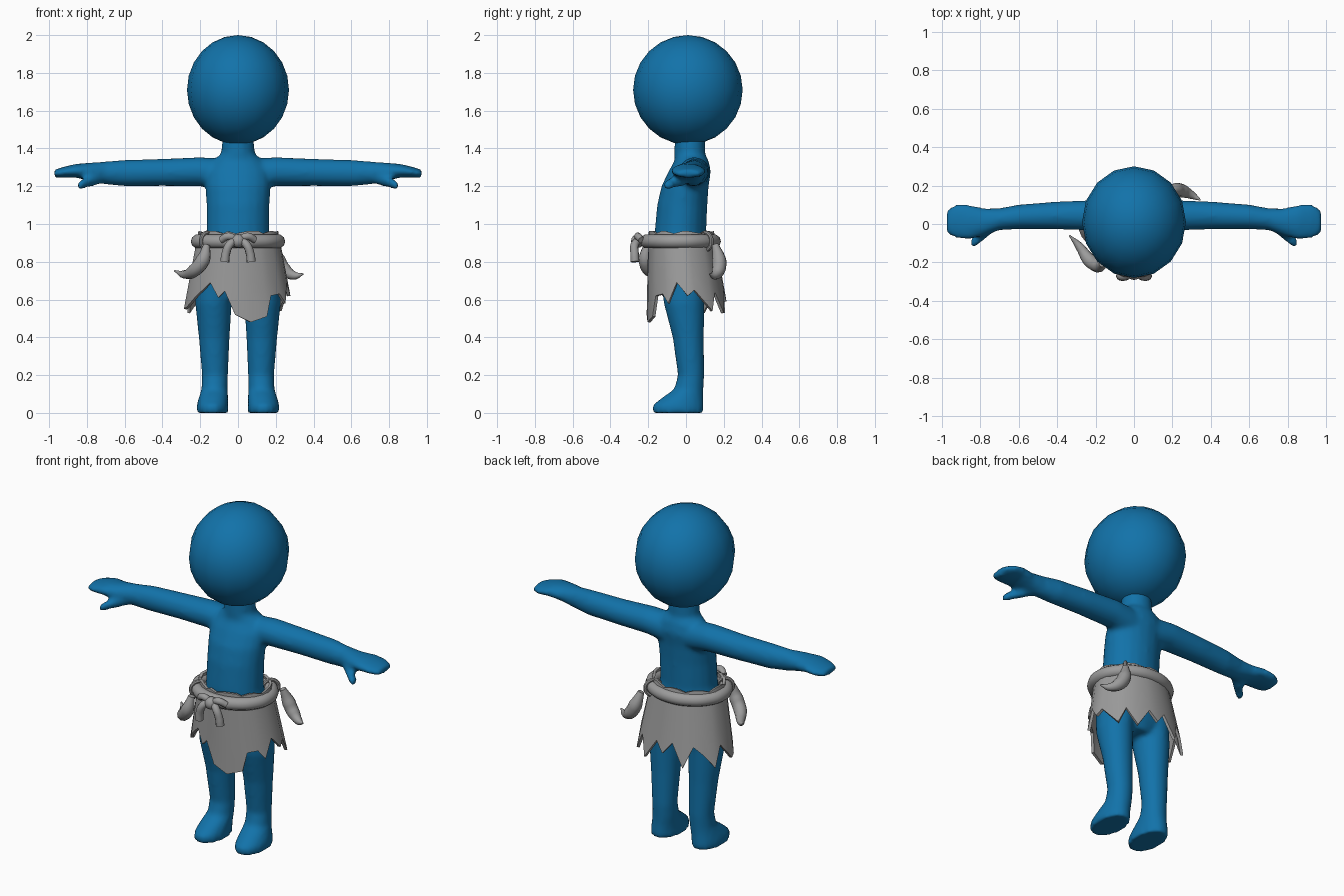
import bpy, bmesh, math
from mathutils import Vector

cube = bpy.data.objects.get("Cube")
if cube:
    bpy.data.objects.remove(cube, do_unlink=True)


def material(name, color):
    mat = bpy.data.materials.new(name)
    mat.use_nodes = True
    mat.diffuse_color = (*color, 1)
    mat.node_tree.nodes["Principled BSDF"].inputs["Base Color"].default_value = (*color, 1)
    return mat


BLUE = material("blue skin", (0.006, 0.17, 0.4))
GREY = material("grey cloth", (0.33, 0.33, 0.33))


def select(obj):
    bpy.ops.object.select_all(action='DESELECT')
    obj.select_set(True)
    bpy.context.view_layer.objects.active = obj


def finish(obj, mat, angle=40):
    obj.data.materials.clear()
    obj.data.materials.append(mat)
    select(obj)
    bpy.ops.object.shade_smooth_by_angle(angle=math.radians(angle))


def new_object(name, bm):
    bmesh.ops.recalc_face_normals(bm, faces=bm.faces)
    mesh = bpy.data.meshes.new(name)
    bm.to_mesh(mesh)
    bm.free()
    obj = bpy.data.objects.new(name, mesh)
    bpy.context.collection.objects.link(obj)
    return obj


def loft(bm, axis, rings, side=1, n=20):
    """Closed tube of ellipses: (x, y, z, radius, radius) across the axis."""
    loops = []
    for x, y, z, ru, rv in rings:
        loop = []
        for i in range(n):
            a = math.tau * i / n
            u, v = ru * math.cos(a), rv * math.sin(a)
            offset = (u, v, 0) if axis == 'Z' else (0, u, v)
            p = Vector((x, y, z)) + Vector(offset)
            loop.append(bm.verts.new((p.x * side, p.y, p.z)))
        loops.append(loop)
    for a, b in zip(loops, loops[1:]):
        for i in range(n):
            j = (i + 1) % n
            bm.faces.new((a[i], a[j], b[j], b[i]))
    bm.faces.new(loops[0])
    bm.faces.new(loops[-1])


def tube(name, points, cyclic=False, sides=3):
    """Smooth cord through (x, y, z, radius) points."""
    curve = bpy.data.curves.new(name, 'CURVE')
    curve.dimensions = '3D'
    curve.bevel_depth = 1
    curve.bevel_resolution = sides
    curve.resolution_u = 5
    curve.use_fill_caps = True
    spline = curve.splines.new('BEZIER')
    spline.bezier_points.add(len(points) - 1)
    for bp, (x, y, z, r) in zip(spline.bezier_points, points):
        bp.co = (x, y, z)
        bp.radius = r
        bp.handle_left_type = bp.handle_right_type = 'AUTO'
    spline.use_cyclic_u = cyclic
    obj = bpy.data.objects.new(name, curve)
    bpy.context.collection.objects.link(obj)
    select(obj)
    bpy.ops.object.convert(target='MESH')
    obj = bpy.context.object
    finish(obj, GREY)
    return obj


# Body: torso, arms, thumbs and legs blended into one skin
bm = bmesh.new()
loft(bm, 'Z', [(0, -.01, .60, .12, .09), (0, -.015, .67, .21, .12),
               (0, -.02, .80, .20, .14), (0, -.03, .95, .167, .137),
               (0, -.02, 1.1, .167, .133), (0, -.005, 1.2, .172, .125),
               (0, .02, 1.28, .17, .112), (0, .03, 1.335, .135, .09),
               (0, .02, 1.37, .09, .082), (0, .02, 1.48, .08, .08)])
for s in (1, -1):
    loft(bm, 'X', [(.06, .04, 1.26, .08, .085), (.2, .045, 1.277, .08, .077),
                   (.4, .045, 1.273, .072, .072), (.6, .037, 1.27, .064, .07),
                   (.7, .025, 1.27, .057, .061), (.78, .01, 1.275, .072, .05),
                   (.86, .01, 1.282, .092, .036), (.93, .015, 1.273, .088, .028),
                   (.975, .01, 1.266, .06, .02)], s)
    loft(bm, 'X', [(.72, .0, 1.25, .035, .035), (.78, -.04, 1.228, .042, .032),
                   (.82, -.085, 1.213, .032, .026), (.85, -.1, 1.2, .022, .02)], s)
    loft(bm, 'Z', [(.135, -.042, 0, .086, .138), (.135, -.042, .04, .084, .136),
                   (.13, -.018, .08, .078, .11), (.124, .015, .125, .07, .078),
                   (.122, .027, .2, .069, .07), (.126, .012, .4, .082, .083),
                   (.13, -.01, .58, .097, .108), (.12, -.015, .72, .1, .12)], s)
body = new_object("body", bm)
select(body)
remesh = body.modifiers.new("blend", 'REMESH')
remesh.mode = 'VOXEL'
remesh.voxel_size = 0.014
smooth = body.modifiers.new("soften", 'SMOOTH')
smooth.iterations = 5
for mod in ("blend", "soften"):
    bpy.ops.object.modifier_apply(modifier=mod)
finish(body, BLUE, 60)

# Head
bpy.ops.mesh.primitive_uv_sphere_add(segments=16, ring_count=12, radius=1,
                                     location=(0, .01, 1.71))
head = bpy.context.object
head.name = "head"
head.scale = (.27, .29, .29)
bpy.ops.object.transform_apply(location=False, rotation=False, scale=True)
finish(head, BLUE, 60)


# Skirt: flared wall with a ragged hem, angles run from the front to the left
def skirt_point(deg, z):
    a, drop = math.radians(deg), .95 - z
    return ((.215 + .19 * drop) * math.sin(a),
            -.025 + .08 * drop - (.175 + .1 * drop) * math.cos(a), z)


hem = [(-3, .52), (13, .48), (31, .51), (39, .62), (53, .63), (62, .58), (77, .69),
       (92, .62), (103, .65), (128, .54), (138, .64), (152, .53), (168, .65),
       (178, .59), (190, .66), (204, .53), (217, .65), (231, .60), (245, .53),
       (256, .65), (280, .55), (290, .56), (305, .61), (326, .69), (338, .61), (345, .645)]
bm = bmesh.new()
columns = []
for k, (deg, low) in enumerate(hem):
    top = .962 if k % 3 else .95
    columns.append([bm.verts.new(skirt_point(deg, top + (low - top) * t / 3)) for t in range(4)])
for a, b in zip(columns, columns[1:] + columns[:1]):
    for t in range(3):
        bm.faces.new((a[t], a[t + 1], b[t + 1], b[t]))
skirt = new_object("skirt", bm)
thick = skirt.modifiers.new("thickness", 'SOLIDIFY')
thick.thickness = 0.016
thick.offset = -1
select(skirt)
bpy.ops.object.modifier_apply(modifier="thickness")
finish(skirt, GREY, 35)

# Rope belt
belt = [(.213 * math.cos(math.tau * i / 12), -.03 + .178 * math.sin(math.tau * i / 12), .908, .037)
        for i in range(12)]
tube("belt", belt, cyclic=True)

# Knot at the front with two bows and two hanging tails
bpy.ops.mesh.primitive_uv_sphere_add(segments=12, ring_count=8, radius=1, location=(0, -.255, .91))
knot = bpy.context.object
knot.name = "belt_knot"
knot.scale = (.036, .036, .036)
finish(knot, GREY)
for s, side in ((1, "left"), (-1, "right")):
    tube(side + "_knot_tail", [(.01 * s, -.25, .915, .02), (.045 * s, -.272, .89, .022),
                               (.065 * s, -.272, .84, .023), (.07 * s, -.27, .80, .024)])
    tube(side + "_knot_bow", [(.01 * s, -.25, .92, .018), (.05 * s, -.255, .935, .02),
                              (.09 * s, -.235, .915, .018)])

# Curved horns tied to the belt
horns = {
    "right_horn": [(-.165, -.205, .89, .018), (-.185, -.215, .81, .038), (-.23, -.19, .755, .036),
                   (-.285, -.115, .733, .022), (-.335, -.06, .752, .004)],
    "left_horn": [(.19, .155, .89, .018), (.215, .175, .81, .038), (.25, .172, .755, .036),
                  (.30, .15, .727, .022), (.345, .125, .735, .004)],
}
for name, points in horns.items():
    tube(name, points)
    deg = 137 if points[0][0] > 0 else 311
    x, y, z = skirt_point(deg, .95)
    out = Vector((math.sin(math.radians(deg)), -math.cos(math.radians(deg)), 0))
    loop = []
    for i in range(8):
        a = math.tau * i / 8
        p = Vector((x, y, .908)) + out * .044 * math.cos(a)
        loop.append((p.x, p.y, p.z + .046 * math.sin(a), .011))
    tube(name + "_tie", loop, cyclic=True, sides=2)
